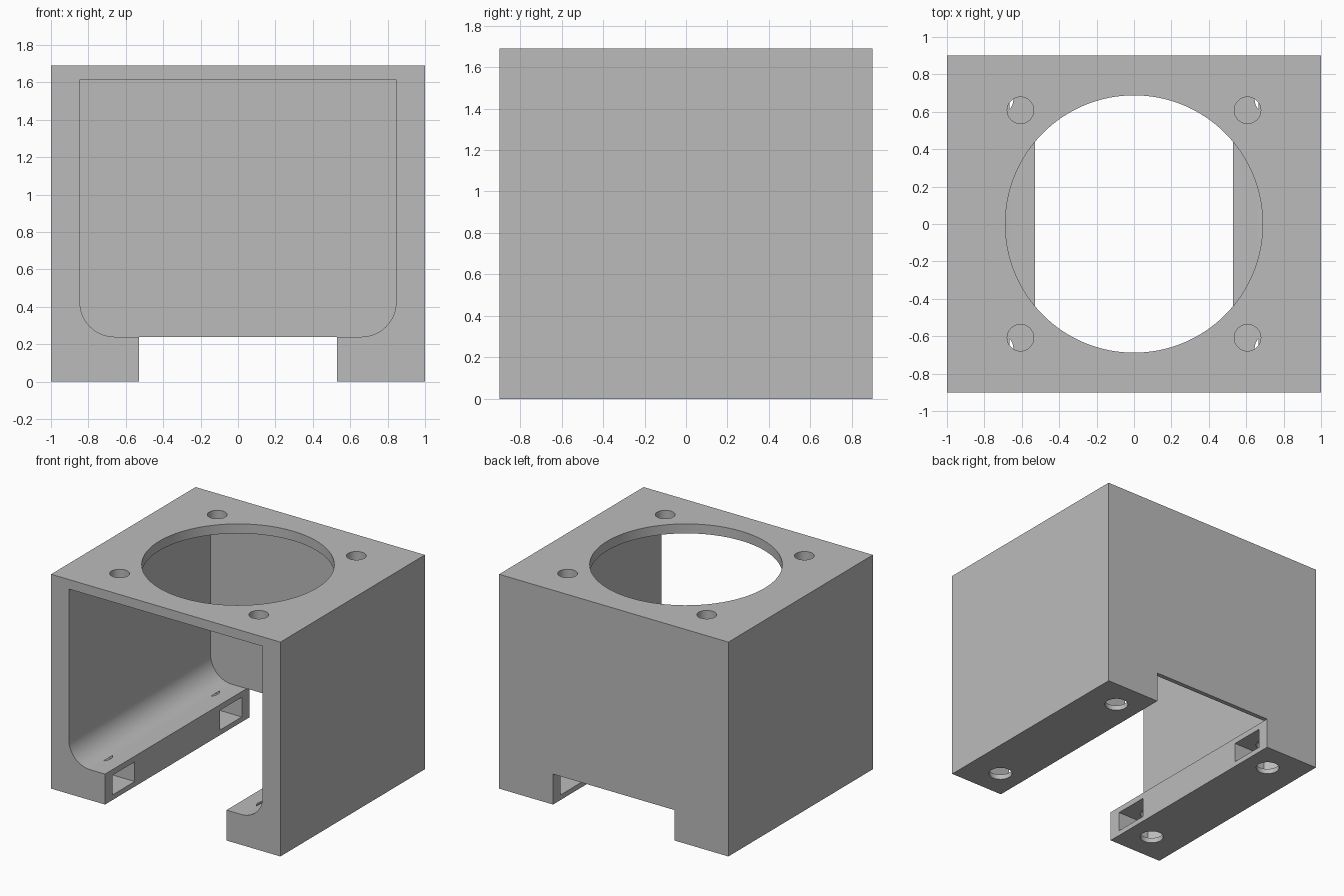
import bpy, bmesh, math

cube = bpy.data.objects.get("Cube")
if cube:
    bpy.data.objects.remove(cube, do_unlink=True)

# Main dimensions
WIDTH, DEPTH, HEIGHT = 2.0, 1.8, 1.69
INNER, CEILING, FLOOR = 0.845, 1.615, 0.24
GAP, FILLET, BACK = 0.53, 0.185, 0.865

grey = bpy.data.materials.new("plain grey")
grey.use_nodes = True
colour = (0.5, 0.5, 0.5, 1)
grey.diffuse_color = colour
grey.node_tree.nodes["Principled BSDF"].inputs["Base Color"].default_value = colour


def prism(name, points, start, end, axis):
    """Extrude a closed outline: axis 'y' takes (x, z), axis 'z' takes (x, y)."""
    def place(a, b, t):
        return (a, t, b) if axis == "y" else (a, b, t)
    bm = bmesh.new()
    face = bm.faces.new([bm.verts.new(place(a, b, start)) for a, b in points])
    extruded = bmesh.ops.extrude_face_region(bm, geom=[face])["geom"]
    for v in extruded:
        if isinstance(v, bmesh.types.BMVert):
            v.co["xyz".index(axis)] = end
    bmesh.ops.recalc_face_normals(bm, faces=bm.faces)
    mesh = bpy.data.meshes.new(name)
    bm.to_mesh(mesh)
    bm.free()
    mesh.materials.append(grey)
    obj = bpy.data.objects.new(name, mesh)
    bpy.context.collection.objects.link(obj)
    return obj


def rect(x0, x1, b0, b1):
    return [(x0, b0), (x1, b0), (x1, b1), (x0, b1)]


def circle(x, y, r, n):
    return [(x + r * math.cos(math.tau * i / n), y + r * math.sin(math.tau * i / n))
            for i in range(n)]


# Outer block
housing = prism("housing", rect(-WIDTH / 2, WIDTH / 2, 0, HEIGHT),
                -DEPTH / 2, DEPTH / 2, "y")
bpy.context.view_layer.objects.active = housing
housing.select_set(True)


def cut(name, points, start, end, axis):
    cutter = prism(name, points, start, end, axis)
    cutter.hide_render = True
    mod = housing.modifiers.new(name, "BOOLEAN")
    mod.operation, mod.solver, mod.object = "DIFFERENCE", "EXACT", cutter
    bpy.ops.object.modifier_apply(modifier=mod.name)
    bpy.data.objects.remove(cutter, do_unlink=True)


# Cavity open to the front, with rounded lower corners and a slot between the feet
steps = 16
half = [(GAP, -0.1), (GAP, FLOOR)]
for i in range(steps + 1):
    a = math.pi / 2 * i / steps
    half.append((INNER - FILLET + FILLET * math.sin(a),
                 FLOOR + FILLET - FILLET * math.cos(a)))
half.append((INNER, CEILING))
cut("cavity", half + [(-x, z) for x, z in reversed(half)], -1.1, BACK, "y")

# Notch under the back wall
cut("back_notch", rect(-GAP, GAP, -0.1, FLOOR), BACK - 0.03, 1.1, "y")

# Large round opening in the top plate
cut("top_opening", circle(0, 0, 0.688, 128), 1.5, 1.8, "z")

for sx in (-1, 1):
    for sy in (-1, 1):
        # Fixing holes in the top plate
        cut("top_hole", circle(sx * 0.607, sy * 0.608, 0.071, 32), 1.5, 1.8, "z")
        # Screw holes in the feet, and nut pockets opening to the slot
        x, y, w = 0.73, sy * 0.667, 0.137
        cut("foot_hole", circle(sx * x, y, 0.085, 32), -0.1, FLOOR + 0.0003, "z")
        pocket = [(GAP - 0.1, y - w), (x + w * 0.58, y - w), (x + w * 1.155, y),
                  (x + w * 0.58, y + w), (GAP - 0.1, y + w)]
        cut("nut_pocket", [(sx * px, py) for px, py in pocket], 0.04, 0.195, "z")

bpy.ops.object.shade_smooth_by_angle(angle=math.radians(30))
